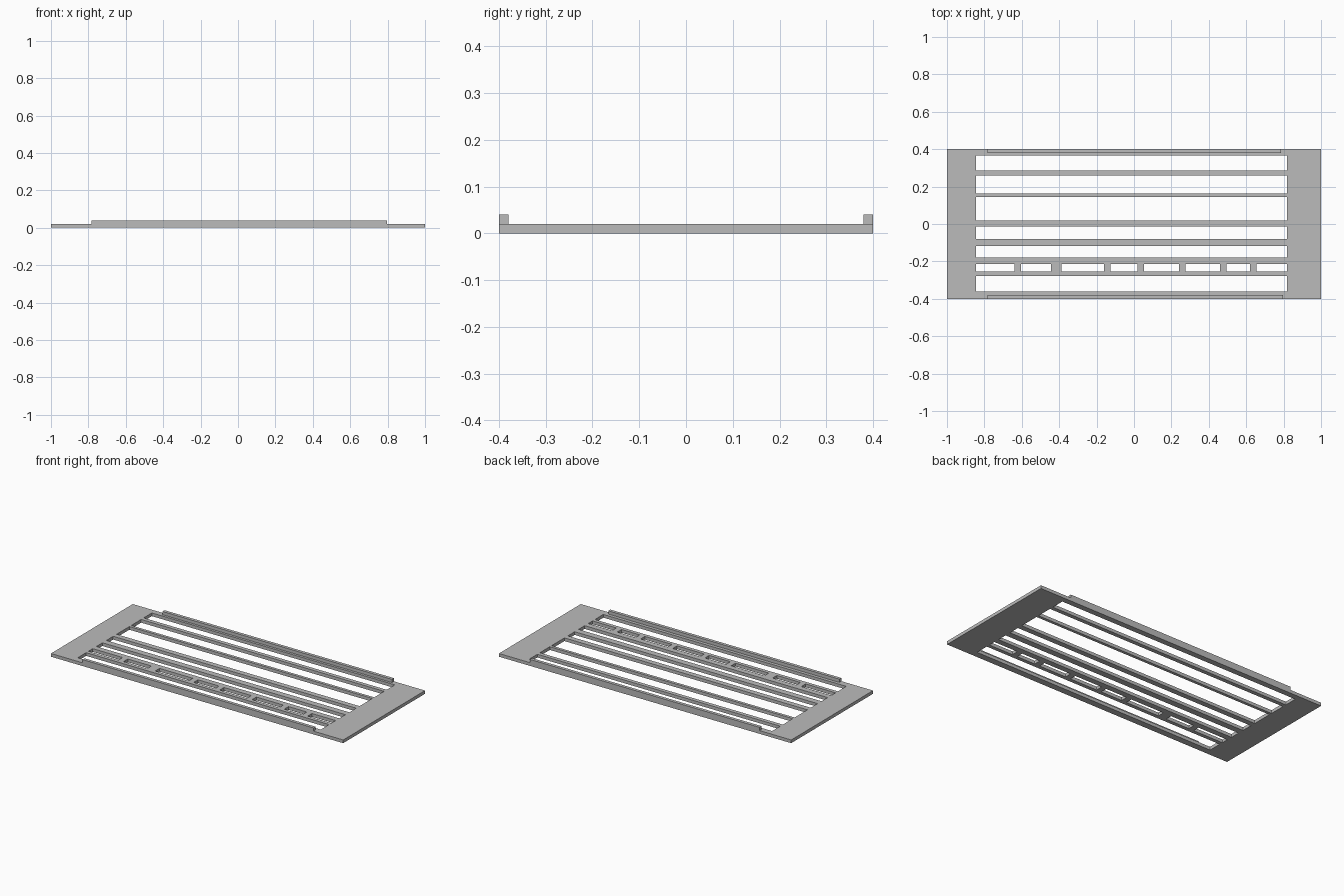
import bpy
import bmesh

cube = bpy.data.objects.get("Cube")
if cube:
    bpy.data.objects.remove(cube, do_unlink=True)

PLATE = 0.02    # plate thickness
RAIL_TOP = 0.04
LEFT, RIGHT = -0.845, 0.818  # ends of the slotted area

grey = bpy.data.materials.new("plain grey")
grey.use_nodes = True
colour = (0.5, 0.5, 0.5, 1)
grey.diffuse_color = colour
grey.node_tree.nodes["Principled BSDF"].inputs["Base Color"].default_value = colour


def finish(name, bm):
    bmesh.ops.recalc_face_normals(bm, faces=bm.faces)
    mesh = bpy.data.meshes.new(name)
    bm.to_mesh(mesh)
    bm.free()
    mesh.materials.append(grey)
    obj = bpy.data.objects.new(name, mesh)
    bpy.context.collection.objects.link(obj)
    return obj


def slotted_plate(name, outline, holes, height):
    """Flat plate with rectangular openings, laid out on the grid of their edges."""
    rects = [outline] + holes
    xs = sorted({x for r in rects for x in r[:2]})
    ys = sorted({y for r in rects for y in r[2:]})
    bm = bmesh.new()
    grid = [[bm.verts.new((x, y, 0)) for y in ys] for x in xs]
    for i in range(len(xs) - 1):
        for j in range(len(ys) - 1):
            cx, cy = (xs[i] + xs[i + 1]) / 2, (ys[j] + ys[j + 1]) / 2
            if not any(a < cx < b and c < cy < d for a, b, c, d in holes):
                bm.faces.new((grid[i][j], grid[i + 1][j],
                              grid[i + 1][j + 1], grid[i][j + 1]))
    loose = [v for v in bm.verts if not v.link_faces]
    bmesh.ops.delete(bm, geom=loose, context='VERTS')
    top = bmesh.ops.extrude_face_region(bm, geom=bm.faces[:], use_keep_orig=True)
    moved = [g for g in top["geom"] if isinstance(g, bmesh.types.BMVert)]
    bmesh.ops.translate(bm, verts=moved, vec=(0, 0, height))
    return finish(name, bm)


# Long slots between the slats
long_slots = [(0.285, 0.365), (0.163, 0.26), (0.145 - 0.125, 0.145),
              (-0.08, -0.013), (-0.178, -0.118), (-0.36, -0.278)]
holes = [(LEFT, RIGHT, low, high) for low, high in long_slots]

# Row of short windows
windows = [(LEFT, -0.64), (-0.605, -0.443), (-0.388, -0.16), (-0.125, 0.02),
           (0.053, 0.24), (0.275, 0.46), (0.495, 0.62), (0.655, RIGHT)]
holes += [(a, b, -0.255, -0.213) for a, b in windows]

slotted_plate("slotted_plate", (-1, 1, -0.4, 0.4), holes, PLATE)

# Raised rails along the long edges
for name, end, low, high in (("front_rail", 0.797, -0.4, -0.38),
                             ("back_rail", 0.787, 0.38, 0.4)):
    rail = slotted_plate(name, (-0.783, end, low, high), [], RAIL_TOP - PLATE)
    rail.location.z = PLATE
